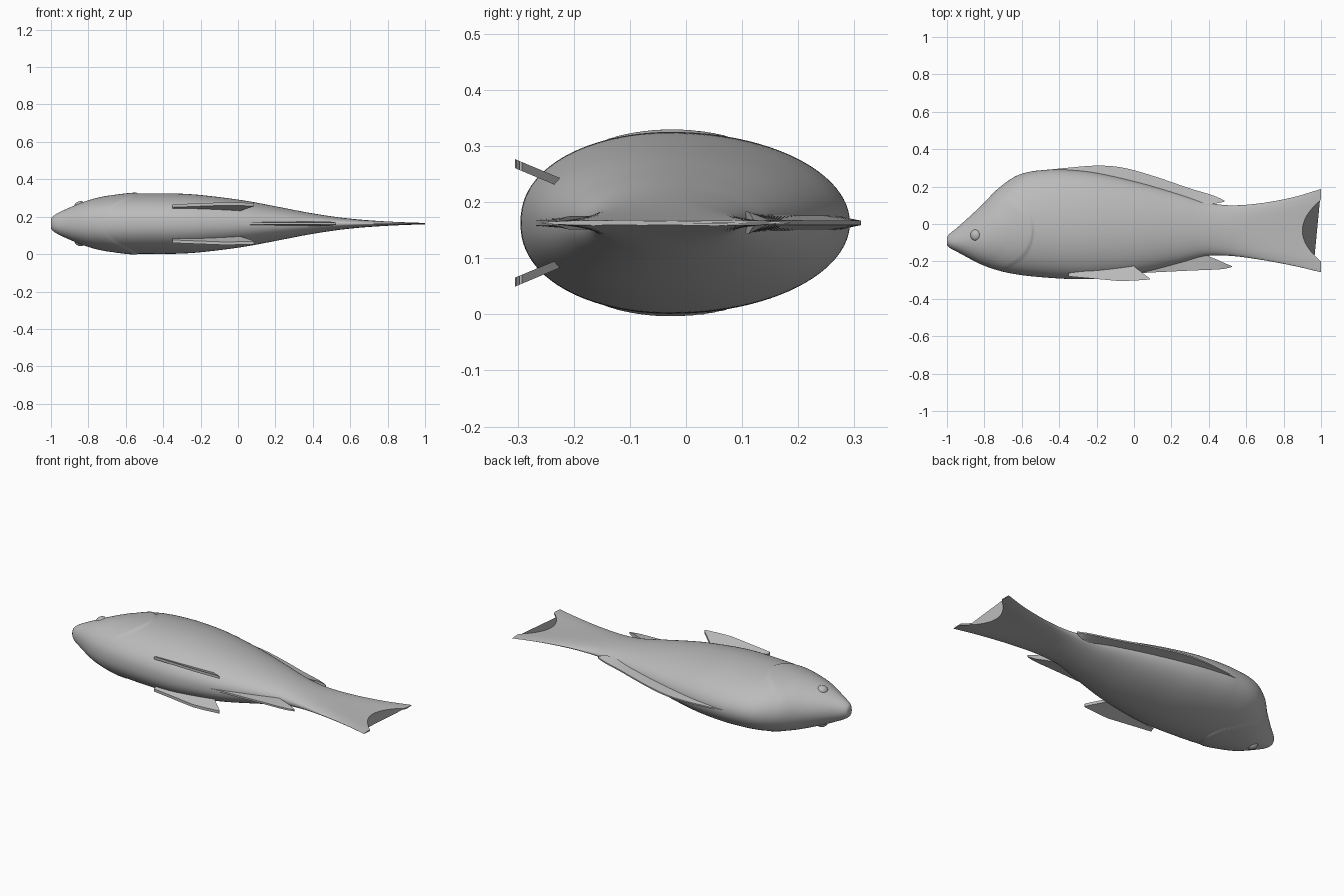
import bpy, math

if "Cube" in bpy.data.objects:
    bpy.data.objects.remove(bpy.data.objects["Cube"])

ZC = 0.163  # mid-plane of the fish lying on its side

grey = bpy.data.materials.new("fish grey")
grey.diffuse_color = (0.5, 0.5, 0.5, 1)
grey.use_nodes = True
grey.node_tree.nodes["Principled BSDF"].inputs["Base Color"].default_value = grey.diffuse_color


def curve(rows, x, smooth=True):
    """Interpolate table rows (x, a, b, ...) at x."""
    i = 0
    while i < len(rows) - 2 and x > rows[i + 1][0]:
        i += 1
    p, q = rows[i], rows[i + 1]
    h = q[0] - p[0]
    t = min(max((x - p[0]) / h, 0), 1)
    out = []
    for k in range(1, len(p)):
        if not smooth:
            out.append(p[k] + (q[k] - p[k]) * t)
            continue
        s = (q[k] - p[k]) / h
        m0 = s if i == 0 else (q[k] - rows[i - 1][k]) / (q[0] - rows[i - 1][0])
        m1 = s if i == len(rows) - 2 else (rows[i + 2][k] - p[k]) / (rows[i + 2][0] - p[0])
        out.append((2*t**3 - 3*t*t + 1) * p[k] + (t**3 - 2*t*t + t) * h * m0
                   + (3*t*t - 2*t**3) * q[k] + (t**3 - t*t) * h * m1)
    return out


def loft(name, rings, angle=40):
    """Skin a list of equal closed rings and cap both ends."""
    n = len(rings[0])
    verts = [v for r in rings for v in r]
    faces = [(i*n + j, i*n + (j+1) % n, (i+1)*n + (j+1) % n, (i+1)*n + j)
             for i in range(len(rings) - 1) for j in range(n)]
    faces += [tuple(reversed(range(n))), tuple(range(len(verts) - n, len(verts)))]
    me = bpy.data.meshes.new(name)
    me.from_pydata(verts, [], faces)
    me.materials.append(grey)
    ob = bpy.data.objects.new(name, me)
    bpy.context.collection.objects.link(ob)
    bpy.ops.object.select_all(action='DESELECT')
    ob.select_set(True)
    bpy.context.view_layer.objects.active = ob
    bpy.ops.object.mode_set(mode='EDIT')
    bpy.ops.mesh.select_all(action='SELECT')
    bpy.ops.mesh.remove_doubles(threshold=0.0002)
    bpy.ops.mesh.normals_make_consistent(inside=False)
    bpy.ops.object.mode_set(mode='OBJECT')
    bpy.ops.object.shade_smooth_by_angle(angle=math.radians(angle))
    return ob


# Body and tail: x, back y, belly y, half thickness
BODY = [
    (-1.0, -0.068, -0.112, 0.028), (-0.985, -0.052, -0.128, 0.043),
    (-0.94, -0.015, -0.152, 0.068), (-0.82, 0.095, -0.215, 0.118),
    (-0.72, 0.195, -0.25, 0.145), (-0.61, 0.265, -0.272, 0.158),
    (-0.45, 0.291, -0.288, 0.162), (-0.3, 0.286, -0.295, 0.16),
    (-0.18, 0.27, -0.29, 0.151), (0.03, 0.222, -0.262, 0.124),
    (0.25, 0.158, -0.207, 0.083), (0.38, 0.118, -0.172, 0.058),
    (0.51, 0.1, -0.17, 0.038), (0.67, 0.11, -0.19, 0.023),
    (0.85, 0.143, -0.223, 0.012), (1.0, 0.187, -0.258, 0.005)]
# Rear edge of the gill cover: y, x
GILL = [(-0.26, -0.74), (-0.24, -0.69), (-0.17, -0.585), (-0.05, -0.535),
        (0.05, -0.56), (0.13, -0.65), (0.2, -0.78)]


def body_ring(xs, n=96):
    top, bot, hz = curve(BODY, xs)
    mid = bot + (top - bot) * 0.45
    ring = []
    for j in range(n):
        a = 2 * math.pi * j / n
        c, s = math.cos(a), math.sin(a)
        y = mid + c * ((top - mid) if c > 0 else (mid - bot))
        z = hz * (abs(s) ** (1.0 if c > 0 else 0.9)) * (1 if s > 0 else -1)
        x = xs
        if xs > 0.5:  # forked tail edge
            v = (2 * y - top - bot) / (top - bot)
            x = 0.5 + (xs - 0.5) * (min(1, 0.9 + 0.1 * (abs(v) / 0.74) ** 2) - 0.5) / 0.5
        if -0.25 < y < 0.14 and -0.85 < xs < -0.5:  # raised gill cover
            d = curve(GILL, y)[0] - xs
            z *= 1 + 0.04 * min(max(d / 0.012, 0), 1) * max(0, 1 - max(d, 0) / 0.13)
        ring.append((x, y, ZC + z))
    return ring


xs = [-1 + 0.06 * i / 12 for i in range(12)] + [-0.94 + 0.5 * i / 110 for i in range(110)]
xs += [-0.44 + 1.44 * i / 90 for i in range(91)]
loft("body_and_tail", [body_ring(x) for x in xs], 50)


def fin(name, rows, base, edge, lift=lambda y: ZC, smooth=True, n=48):
    """Tapered blade from rows (x, base y, outer y)."""
    rings = []
    for i in range(n + 1):
        x = rows[0][0] + (rows[-1][0] - rows[0][0]) * i / n
        yb, yo = curve(rows, x, smooth)
        f = min(1, abs(yo - yb) / 0.03)
        hb = edge + (base - edge) * f
        rings.append([(x, yb, lift(yb) - hb), (x, yo, lift(yo) - edge),
                      (x, yo, lift(yo) + edge), (x, yb, lift(yb) + hb)])
    return loft(name, rings, 30)


# Fins along the back and under the tail
fin("dorsal_fin", [(-0.5, 0.25, 0.286), (-0.35, 0.25, 0.301), (-0.2, 0.23, 0.312),
                   (-0.07, 0.2, 0.303), (0.09, 0.16, 0.261), (0.3, 0.11, 0.19),
                   (0.4, 0.106, 0.16), (0.45, 0.112, 0.142), (0.485, 0.12, 0.124)], 0.02, 0.004)
fin("anal_fin", [(-0.02, -0.25, -0.27), (0.05, -0.22, -0.262), (0.2, -0.19, -0.254),
                 (0.35, -0.16, -0.247), (0.43, -0.185, -0.244), (0.48, -0.207, -0.24),
                 (0.525, -0.226, -0.23)], 0.012, 0.005)

# Paired parts on both flanks: belly fins and eyes
for side, label in ((1, "upper"), (-1, "lower")):
    fin("pelvic_fin_" + label,
        [(-0.35, -0.262, -0.28), (-0.08, -0.23, -0.305), (-0.01, -0.218, -0.303), (0.085, -0.292, -0.297)],
        0.008, 0.008, lambda y: ZC + side * (0.07 + (-0.22 - y) * 0.42), smooth=False)
    bpy.ops.mesh.primitive_uv_sphere_add(segments=32, ring_count=16, radius=1,
                                         location=(-0.848, -0.06, ZC + side * 0.099))
    eye = bpy.context.object
    eye.name = "eye_" + label
    eye.scale = (0.028, 0.03, 0.02)
    eye.rotation_euler = (0, -0.4 * side, 0)
    eye.data.materials.append(grey)
    bpy.ops.object.shade_smooth()
